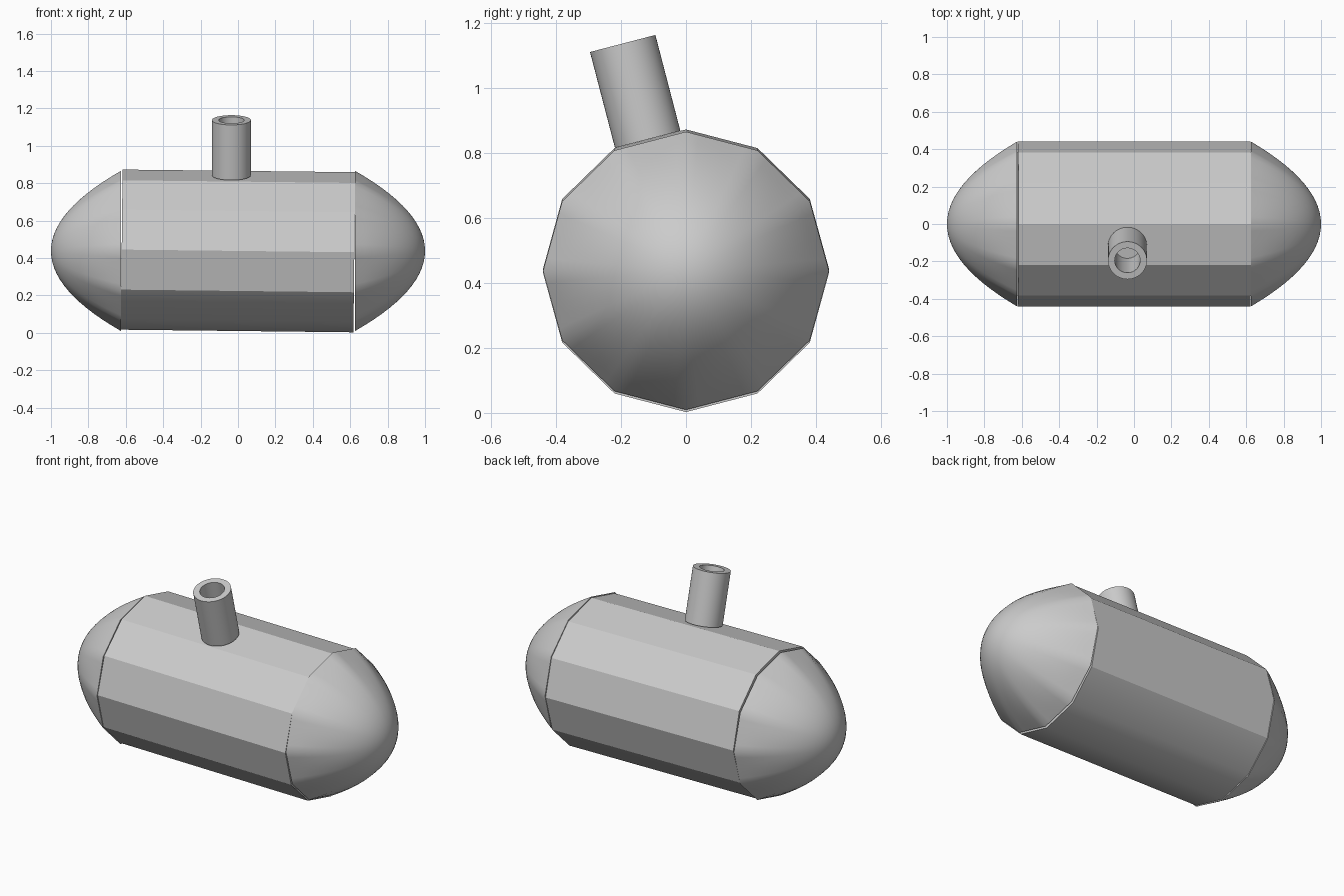
import bpy
import bmesh
from math import sin, cos, pi, radians
from mathutils import Matrix

cube = bpy.data.objects.get("Cube")
if cube:
    bpy.data.objects.remove(cube, do_unlink=True)

SIDES = 12
RY, RZ = 0.44, 0.428      # tank half width and half height
MID_Z = 0.4375

grey = bpy.data.materials.new("plain grey")
grey.use_nodes = True
COLOUR = (0.6, 0.6, 0.6, 1)
grey.diffuse_color = COLOUR
grey.node_tree.nodes["Principled BSDF"].inputs["Base Color"].default_value = COLOUR


def finish(bm, name, matrix, smooth=True):
    bmesh.ops.recalc_face_normals(bm, faces=bm.faces)
    for f in bm.faces:
        f.smooth = smooth
    mesh = bpy.data.meshes.new(name)
    bm.to_mesh(mesh)
    bm.free()
    mesh.materials.append(grey)
    obj = bpy.data.objects.new(name, mesh)
    obj.matrix_world = matrix
    bpy.context.collection.objects.link(obj)
    return obj


def loft(bm, rings):
    """Bridge successive rings of vertices with quads."""
    for a, b in zip(rings, rings[1:]):
        n = len(a)
        for i in range(n):
            j = (i + 1) % n
            bm.faces.new((a[i], a[j], b[j], b[i]))


# Twelve-sided tank body, tipped slightly down towards +x
bm = bmesh.new()
rings = [[bm.verts.new((x, RY * sin(2 * pi * i / SIDES), RZ * cos(2 * pi * i / SIDES)))
          for i in range(SIDES)] for x in (-0.622, 0.622)]
loft(bm, rings)
for ring in rings:
    bm.faces.new(ring)
for e in bm.edges:
    lengthwise = abs(e.verts[0].co.x - e.verts[1].co.x) > 0.1
    underside = all(v.co.z < -0.8 * RZ for v in e.verts)
    e.smooth = lengthwise and underside
finish(bm, "tank_body", Matrix.Translation((0, 0, MID_Z)) @ Matrix.Rotation(radians(0.65), 4, 'Y'))


# Domed ends: twelve-sided rim easing into a round parabolic nose
def dome(name, side):
    bm = bmesh.new()
    steps, count = 14, SIDES * 6
    rings = []
    for k in range(steps):
        r = 1 - k / steps
        ring = []
        for i in range(count):
            a = 2 * pi * i / count
            off = a % (2 * pi / SIDES) - pi / SIDES
            flat = cos(pi / SIDES) / cos(off)
            s = r * (1 + (flat - 1) * r ** 3)
            x = side * (0.626 + 0.374 * (1 - r * r))
            ring.append(bm.verts.new((x, RY * s * sin(a), RZ * s * cos(a))))
        rings.append(ring)
    loft(bm, rings)
    tip = bm.verts.new((side, 0, 0))
    for i in range(count):
        bm.faces.new((rings[-1][i], rings[-1][(i + 1) % count], tip))
    bm.faces.new(rings[0])
    for e in bm.edges:
        if all(abs(v.co.x) < 0.627 for v in e.verts):
            e.smooth = False
    finish(bm, name, Matrix.Translation((0, 0, MID_Z)))


dome("left_dome", 1)
dome("right_dome", -1)

# Hollow filler pipe leaning forward, square to the upper front face
bm = bmesh.new()
profile = [(0.104, 0), (0.104, 0.305), (0.068, 0.305), (0.068, 0)]
rings = [[bm.verts.new((r * cos(2 * pi * i / 48), r * sin(2 * pi * i / 48), z))
          for i in range(48)] for r, z in profile]
loft(bm, rings + rings[:1])
for ring in rings:
    for i in range(48):
        bm.edges.get((ring[i], ring[(i + 1) % 48])).smooth = False
finish(bm, "filler_pipe",
       Matrix.Translation((-0.035, -0.118, 0.842)) @ Matrix.Rotation(radians(14.6), 4, 'X'))
